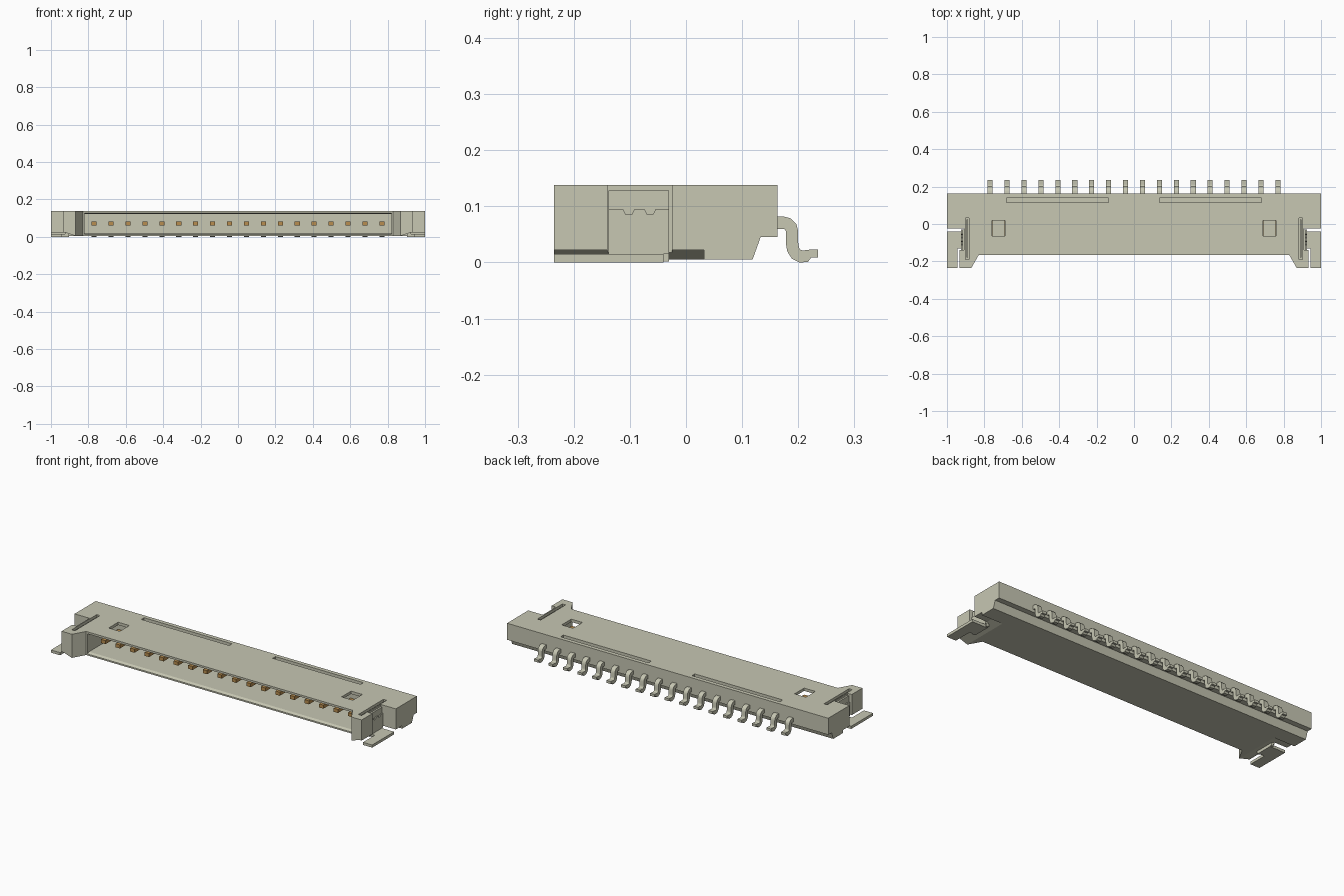
import bpy, bmesh
from mathutils import Vector

default = bpy.data.objects.get("Cube")
if default:
    bpy.data.objects.remove(default, do_unlink=True)


def material(name, rgb):
    m = bpy.data.materials.new(name)
    m.use_nodes = True
    m.diffuse_color = (*rgb, 1)
    m.node_tree.nodes["Principled BSDF"].inputs["Base Color"].default_value = (*rgb, 1)
    return m


shell = material("warm grey", (0.57, 0.57, 0.45))
gold = material("contact bronze", (0.48, 0.27, 0.08))


def prism(name, points, axis, low, high, mat=shell):
    """Extrude a flat polygon along one axis; the points use the other two axes in order."""
    bm = bmesh.new()

    def place(p, d):
        co = list(p)
        co.insert("xyz".index(axis), d)
        return Vector(co)

    face = bm.faces.new([bm.verts.new(place(p, low)) for p in points])
    made = bmesh.ops.extrude_face_region(bm, geom=[face])["geom"]
    shift = place((0, 0), high - low)
    bmesh.ops.translate(bm, vec=shift, verts=[v for v in made if isinstance(v, bmesh.types.BMVert)])
    bmesh.ops.recalc_face_normals(bm, faces=bm.faces)
    mesh = bpy.data.meshes.new(name)
    bm.to_mesh(mesh)
    bm.free()
    mesh.materials.append(mat)
    obj = bpy.data.objects.new(name, mesh)
    bpy.context.collection.objects.link(obj)
    return obj


def box(name, x, y, z, mat=shell):
    x = sorted(x)
    return prism(name, [(x[0], y[0]), (x[1], y[0]), (x[1], y[1]), (x[0], y[1])], "z", *z, mat)


# Housing with projecting front ears
half = [(1, 0.163), (1, -0.025), (0.908, -0.025), (0.908, -0.14), (0.934, -0.14),
        (0.934, -0.235), (0.87, -0.235), (0.83, -0.165)]
outline = half + [(-x, y) for x, y in reversed(half)]
housing = prism("housing", outline, "z", 0.005, 0.138)

# Cutters: mating cavity with flared mouth, and the stepped rear underside
cutters = [
    prism("cavity_cutter", [(-0.3, 0.013), (-0.166, 0.013), (-0.15, 0.02), (0.05, 0.02),
                            (0.05, 0.122), (-0.155, 0.122), (-0.166, 0.127), (-0.3, 0.127)],
          "x", -0.822, 0.822),
    prism("rear_cutter", [(0.115, -0.005), (0.133, 0.045), (0.2, 0.045), (0.2, -0.005)],
          "x", -1.1, 1.1),
]
for s in (-1, 1):
    cutters += [
        box("window_cutter", (s * 0.69, s * 0.76), (-0.065, 0.02), (0.1, 0.2)),
        box("groove_cutter", (s * 0.135, s * 0.683), (0.115, 0.14), (0.123, 0.2)),
        box("clip_slot_cutter", (s * 0.882, s * 0.902), (-0.19, 0.033), (0.05, 0.2)),
        prism("end_cutter", [(s * 0.87, -0.01), (s * 0.87, 0.005), (s * 0.92, 0.022),
                             (s * 1.1, 0.022), (s * 1.1, -0.01)], "y", -0.3, 0.032),
    ]
for cutter in cutters:
    cutter.hide_render = True
    mod = housing.modifiers.new(cutter.name, "BOOLEAN")
    mod.operation = "DIFFERENCE"
    mod.solver = "EXACT"
    mod.object = cutter
bpy.context.view_layer.update()
cut = bpy.data.meshes.new_from_object(housing.evaluated_get(bpy.context.evaluated_depsgraph_get()))
housing.modifiers.clear()
housing.data = cut
for cutter in cutters:
    bpy.data.objects.remove(cutter, do_unlink=True)

# Solder clips at both ends
for s in (-1, 1):
    side = "left" if s > 0 else "right"
    box(side + "_clip_spring", (s * 0.888, s * 0.896), (-0.18, 0.025), (0.045, 0.128))
    box(side + "_clip_wall", (s * 0.904, s * 0.918), (-0.138, -0.03), (0.002, 0.128))
    tab = [(-0.138, 0.015), (-0.138, 0.095), (-0.112, 0.095), (-0.107, 0.085), (-0.097, 0.085),
           (-0.092, 0.095), (-0.074, 0.095), (-0.069, 0.085), (-0.059, 0.085), (-0.054, 0.095),
           (-0.03, 0.095), (-0.03, 0.015)]
    prism(side + "_clip_tab", tab, "x", *sorted((s * 0.916, s * 0.924)))
    foot = [(0.904, -0.04), (1, -0.04), (1, -0.235), (0.943, -0.235), (0.943, -0.13), (0.904, -0.13)]
    prism(side + "_clip_foot", [(s * x, y) for x, y in foot], "z", 0, 0.015)

# Bent terminals along the back, with contact blades inside the cavity
path = [Vector(p) for p in ((0.1, 0.071), (0.173, 0.071), (0.181, 0.069), (0.187, 0.063),
                            (0.189, 0.055), (0.189, 0.034), (0.191, 0.023), (0.196, 0.015),
                            (0.204, 0.011), (0.214, 0.011), (0.222, 0.016), (0.235, 0.016))]
upper, lower = [], []
for i, p in enumerate(path):
    d = (path[min(i + 1, len(path) - 1)] - path[max(i - 1, 0)]).normalized()
    thick = 0.011 if i < len(path) - 2 else 0.007
    n = Vector((-d.y, d.x)) * thick
    upper.append(p + n)
    lower.append(p - n)
ribbon = upper + lower[::-1]
count, pitch = 18, 0.0905
for i in range(count):
    x = (i - (count - 1) / 2) * pitch
    lead = prism(f"terminal_{i + 1}", ribbon, "x", x - 0.0135, x + 0.0135)
    lead.select_set(True)
    bpy.context.view_layer.objects.active = lead
    bpy.ops.object.shade_smooth_by_angle(angle=0.7)
    lead.select_set(False)
    box(f"contact_{i + 1}", (x - 0.0135, x + 0.0135), (-0.1, 0.06), (0.061, 0.081), gold)
